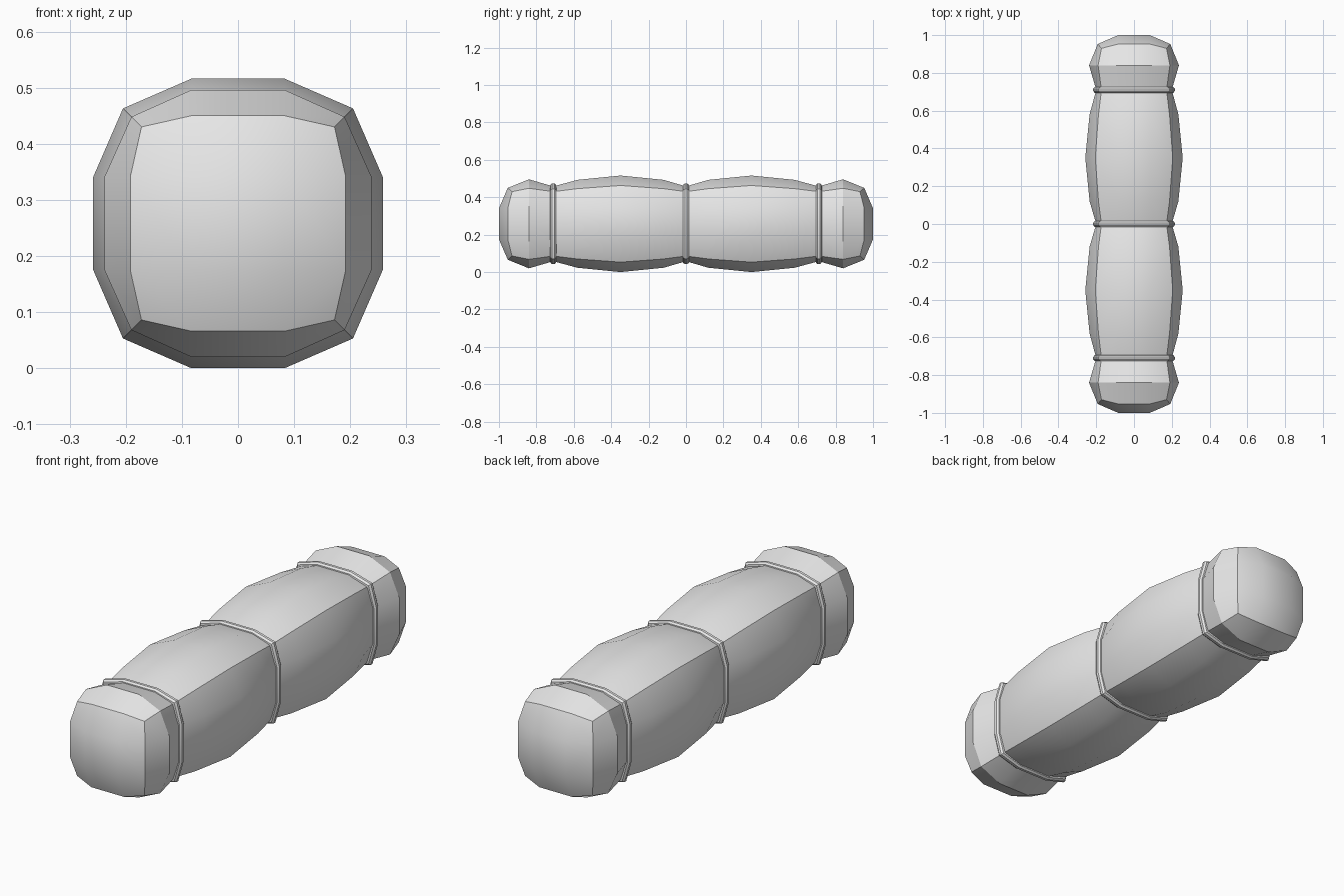
import bpy
import bmesh
import math

default_cube = bpy.data.objects.get("Cube")
if default_cube:
    bpy.data.objects.remove(default_cube, do_unlink=True)

CENTRE_Z = 0.258   # height of the long axis
M = 0.083          # half width of the middle panel on each side

grey = bpy.data.materials.new("light grey")
grey.use_nodes = True
grey.diffuse_color = (0.8, 0.8, 0.8, 1)
grey.node_tree.nodes["Principled BSDF"].inputs["Base Color"].default_value = (0.8, 0.8, 0.8, 1)


def section(bm, y, h, c, corner_y=None):
    """Twelve-sided rounded square: h = half width, c = corner reach."""
    ring = []
    for k in range(4):
        a = k * math.pi / 2
        for u, v, yy in ((h, -M, y), (h, M, y), (c, c, corner_y or y)):
            x = u * math.cos(a) - v * math.sin(a)
            z = u * math.sin(a) + v * math.cos(a)
            ring.append(bm.verts.new((x, yy, z + CENTRE_Z)))
    return ring


def loft(bm, rings):
    for a, b in zip(rings, rings[1:]):
        for i in range(12):
            j = (i + 1) % 12
            bm.faces.new((a[i], a[j], b[j], b[i]))


def finish(bm, name):
    bmesh.ops.recalc_face_normals(bm, faces=bm.faces[:])
    mesh = bpy.data.meshes.new(name)
    bm.to_mesh(mesh)
    bm.free()
    mesh.materials.append(grey)
    obj = bpy.data.objects.new(name, mesh)
    bpy.context.collection.objects.link(obj)
    bpy.ops.object.select_all(action='DESELECT')
    obj.select_set(True)
    bpy.context.view_layer.objects.active = obj
    bpy.ops.object.shade_smooth_by_angle(angle=math.radians(30))


def swept_part(name, profile):
    """Closed part from (y, half width, corner reach) stations."""
    bm = bmesh.new()
    rings = [section(bm, *p) for p in profile]
    loft(bm, rings)
    bm.faces.new(rings[0])
    bm.faces.new(rings[-1])
    finish(bm, name)


def end_cap(name, s):
    """Flared cap closed by a domed end of nine panels."""
    bm = bmesh.new()
    rings = [section(bm, s * 0.71, 0.2, 0.172),
             section(bm, s * 0.84, 0.238, 0.19),
             section(bm, s * 0.953, 0.192, 0.172, s * 0.93)]
    loft(bm, rings)
    bm.faces.new(rings[0])
    rim = rings[-1]
    # centre panel corners, one beside each rim corner
    inner = [bm.verts.new((sx * M, s, sz * M + CENTRE_Z))
             for sx, sz in ((1, 1), (-1, 1), (-1, -1), (1, -1))]
    bm.faces.new(inner)
    for k in range(4):
        i = 3 * k
        bm.faces.new((rim[i], rim[i + 1], inner[k], inner[k - 1]))
        bm.faces.new((rim[i + 1], rim[i + 2], rim[(i + 3) % 12], inner[k]))
    finish(bm, name)


# Two bulging handle segments and their end caps
for side, s in (("front", -1), ("back", 1)):
    swept_part(side + "_segment", [
        (0, 0.2, 0.172),
        (s * 0.12, 0.235, 0.188),
        (s * 0.35, 0.258, 0.205),
        (s * 0.58, 0.235, 0.188),
        (s * 0.71, 0.2, 0.172)])
    end_cap(side + "_cap", s)

# Thin collars over the joints
for place, y in (("front", -0.71), ("middle", 0), ("back", 0.71)):
    swept_part(place + "_collar", [
        (y - 0.017, 0.198, 0.17),
        (y - 0.015, 0.209, 0.181),
        (y - 0.006, 0.216, 0.187),
        (y + 0.006, 0.216, 0.187),
        (y + 0.015, 0.209, 0.181),
        (y + 0.017, 0.198, 0.17)])
